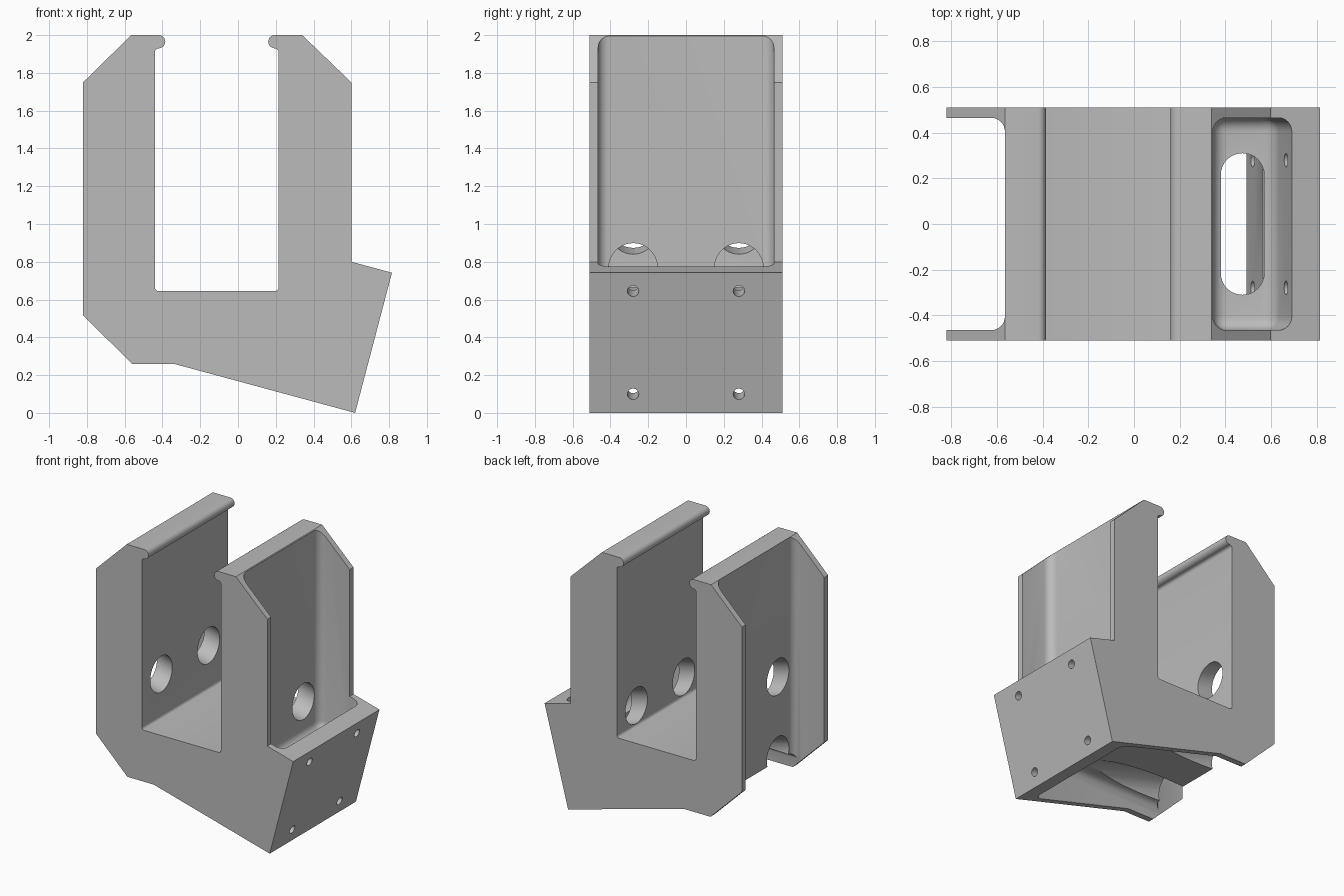
import bpy, bmesh, math
from mathutils import Vector, Matrix

cube = bpy.data.objects.get("Cube")
if cube:
    bpy.data.objects.remove(cube, do_unlink=True)

HALF = 0.51          # half depth of the holder
POCKET = 0.465       # half depth of the pockets between side flanges
FILLET = 0.06
TILT = math.radians(15)

grey = bpy.data.materials.new("plain_grey")
grey.use_nodes = True
colour = (0.5, 0.5, 0.5, 1)
grey.diffuse_color = colour
grey.node_tree.nodes["Principled BSDF"].inputs["Base Color"].default_value = colour


def to_object(name, bm):
    bmesh.ops.recalc_face_normals(bm, faces=bm.faces[:])
    mesh = bpy.data.meshes.new(name)
    bm.to_mesh(mesh)
    bm.free()
    mesh.materials.append(grey)
    obj = bpy.data.objects.new(name, mesh)
    bpy.context.scene.collection.objects.link(obj)
    return obj


def prism(name, profile, half, fillet=0, keep_sharp=None):
    """Extrude an x-z profile along y, optionally rounding its edges."""
    bm = bmesh.new()
    face = bm.faces.new([bm.verts.new((x, -half, z)) for x, z in profile])
    out = bmesh.ops.extrude_face_region(bm, geom=[face])
    moved = [v for v in out["geom"] if isinstance(v, bmesh.types.BMVert)]
    bmesh.ops.translate(bm, verts=moved, vec=(0, 2 * half, 0))
    bmesh.ops.recalc_face_normals(bm, faces=bm.faces[:])
    if fillet:
        def sharp(e):
            return keep_sharp and all(
                math.hypot(v.co.x - keep_sharp[0], v.co.z - keep_sharp[1]) < 0.001
                for v in e.verts)
        edges = [e for e in bm.edges if not sharp(e)]
        bmesh.ops.bevel(bm, geom=edges, offset=fillet, segments=6,
                        profile=0.5, affect='EDGES')
    return to_object(name, bm)


def arc(cx, cz, r, start, end, steps):
    angles = [math.radians(start + (end - start) * i / steps) for i in range(steps + 1)]
    return [(cx + r * math.cos(a), cz + r * math.sin(a)) for a in angles]


def drill(name, start, direction, radius, length):
    bm = bmesh.new()
    bmesh.ops.create_cone(bm, cap_ends=True, segments=40, radius1=radius,
                          radius2=radius, depth=length)
    d = Vector(direction).normalized()
    spin = d.to_track_quat('Z', 'Y').to_matrix().to_4x4()
    centre = Vector(start) + d * length / 2
    bmesh.ops.transform(bm, verts=bm.verts[:], matrix=Matrix.Translation(centre) @ spin)
    return to_object(name, bm)


# Side outline: one arm with bead and inner corner, mirrored for the other arm
arm = [(-0.82, 1.75), (-0.565, 2.0)]
arm += arc(-0.42, 1.965, 0.035, 90, -90, 12)
arm += arc(-0.42, 1.91, 0.02, 90, 180, 4)
arm += arc(-0.42, 0.665, 0.02, 180, 270, 4)
other = [(-0.225 - x, z) for x, z in reversed(arm)]
other[-1] = (0.6, 1.75)
foot = [(0.6, 0.8), (0.815, 0.742), (0.62, 0.0), (-0.34, 0.26),
        (-0.56, 0.26), (-0.82, 0.515)]
body = prism("holder_body", arm + other + foot, HALF)


def plate_inner(z):
    return 0.69 + (z - 0.77) * math.tan(TILT)


cutters = []
# Pocket behind the right arm, above the shelf
cutters.append(prism("upper_pocket_cutter",
                     [(0.345, 2.4), (0.345, 0.5), (plate_inner(0.5), 0.5),
                      (plate_inner(2.4), 2.4)], POCKET, FILLET))
# Pocket behind the left arm, running on under the floor
cutters.append(prism("lower_pocket_cutter",
                     [(-1.2, 2.4), (-0.565, 2.4), (-0.565, 0.38),
                      (plate_inner(0.38), 0.38), (plate_inner(-0.5), -0.5),
                      (-1.2, -0.5)], POCKET, FILLET, (-0.565, 0.38)))

# Long slot through the shelf
bm = bmesh.new()
outline = arc(0.475, 0.215, 0.095, 0, 180, 16) + arc(0.475, -0.215, 0.095, 180, 360, 16)
face = bm.faces.new([bm.verts.new((x, y, 0.3)) for x, y in outline])
out = bmesh.ops.extrude_face_region(bm, geom=[face])
bmesh.ops.translate(bm, vec=(0, 0, 0.28),
                    verts=[v for v in out["geom"] if isinstance(v, bmesh.types.BMVert)])
cutters.append(to_object("slot_cutter", bm))

# Screw holes in the tilted plate, with wide access bores on the same axes
axis = Vector((-math.cos(TILT), 0, math.sin(TILT)))
for side in (-0.28, 0.28):
    for x, z in ((0.79, 0.645), (0.645, 0.1)):
        mouth = Vector((x, side, z))
        cutters.append(drill("screw_cutter", mouth - axis * 0.05, axis, 0.03, 0.21))
        cutters.append(drill("access_cutter", mouth + axis * 0.17, axis, 0.13, 1.6))

# Cut everything and keep the finished mesh
for c in cutters:
    mod = body.modifiers.new(c.name, 'BOOLEAN')
    mod.operation = 'DIFFERENCE'
    mod.solver = 'EXACT'
    mod.object = c
    c.hide_render = True
bpy.context.view_layer.update()
graph = bpy.context.evaluated_depsgraph_get()
finished = bpy.data.meshes.new_from_object(body.evaluated_get(graph))
body.modifiers.clear()
body.data = finished
for c in cutters:
    bpy.data.objects.remove(c, do_unlink=True)
finished.materials.clear()
finished.materials.append(grey)
for p in finished.polygons:
    p.material_index = 0

bpy.ops.object.select_all(action='DESELECT')
body.select_set(True)
bpy.context.view_layer.objects.active = body
bpy.ops.object.shade_smooth_by_angle(angle=math.radians(30))
